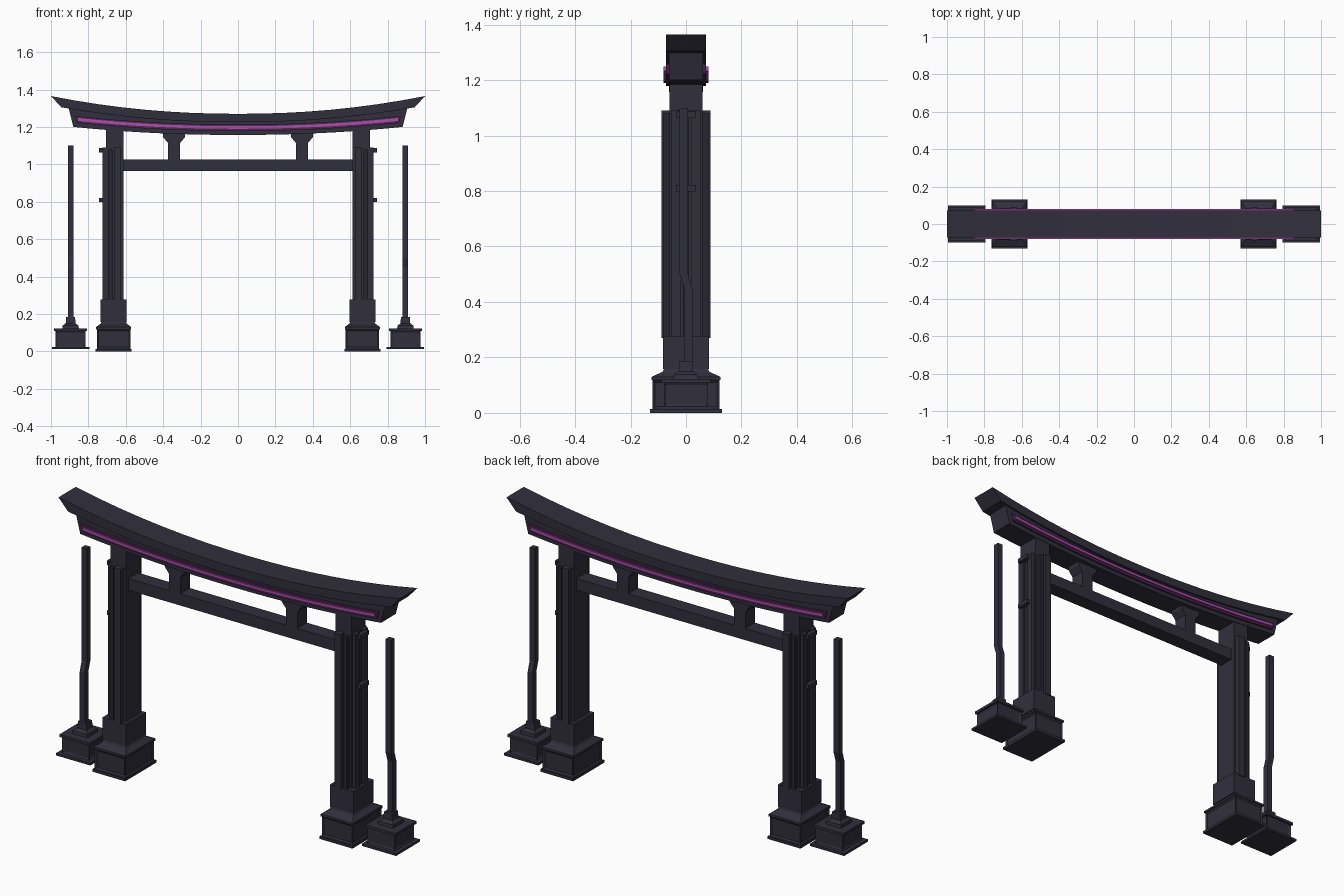
import bpy, bmesh

if "Cube" in bpy.data.objects:
    bpy.data.objects.remove(bpy.data.objects["Cube"])

def material(name, rgb):
    m = bpy.data.materials.new(name)
    m.diffuse_color = (*rgb, 1)
    m.use_nodes = True
    m.node_tree.nodes["Principled BSDF"].inputs["Base Color"].default_value = m.diffuse_color
    return m

SLATE = material("dark slate", (0.030, 0.028, 0.046))
SHADE = material("deep slate", (0.019, 0.018, 0.029))
PLUM = material("dim plum", (0.075, 0.022, 0.080))
GLOW = material("glowing magenta", (0.42, 0.075, 0.42))

def finish(bm, name, mat):
    bmesh.ops.recalc_face_normals(bm, faces=bm.faces)
    me = bpy.data.meshes.new(name)
    bm.to_mesh(me)
    bm.free()
    me.materials.append(mat)
    ob = bpy.data.objects.new(name, me)
    bpy.context.collection.objects.link(ob)
    return ob

def skin(bm, rings):
    """Join four-cornered rings into a closed solid."""
    rows = [[bm.verts.new(p) for p in r] for r in rings]
    for a, b in zip(rows, rows[1:]):
        for i in range(4):
            j = (i + 1) % 4
            bm.faces.new((a[i], a[j], b[j], b[i]))
    bm.faces.new(rows[0][::-1])
    bm.faces.new(rows[-1])

def tower(name, mat, sections, inset=0):
    """Rectangular loft; each section is (z, cx, cy, half_x, half_y)."""
    bm = bmesh.new()
    skin(bm, [[(cx - hx, cy - hy, z), (cx + hx, cy - hy, z),
               (cx + hx, cy + hy, z), (cx - hx, cy + hy, z)]
              for z, cx, cy, hx, hy in sections])
    if inset:
        bm.normal_update()
        sides = [f for f in bm.faces if abs(f.normal.z) < 0.1]
        bmesh.ops.inset_individual(bm, faces=sides, thickness=inset, depth=-0.006)
    return finish(bm, name, mat)

def box(name, mat, x0, x1, y0, y1, z0, z1, inset=0):
    cx, cy, hx, hy = (x0 + x1) / 2, (y0 + y1) / 2, abs(x1 - x0) / 2, abs(y1 - y0) / 2
    return tower(name, mat, [(z0, cx, cy, hx, hy), (z1, cx, cy, hx, hy)], inset)

def bow(name, mat, top, bottom, y0, y1, n=16):
    """Upswept beam; top and bottom are (half_length, z_middle, z_end)."""
    def point(e, t):
        return e[0] * t, e[1] + (e[2] - e[1]) * abs(t) ** 2.1
    rings = []
    for i in range(n + 1):
        t = 2 * i / n - 1
        (xt, zt), (xb, zb) = point(top, t), point(bottom, t)
        rings.append([(xb, y0, zb), (xb, y1, zb), (xt, y1, zt), (xt, y0, zt)])
    bm = bmesh.new()
    skin(bm, rings)
    return finish(bm, name, mat)

# Curved roof beam and the beam below it
bow("top_beam", SLATE, (1.0, 1.27, 1.365), (0.945, 1.225, 1.305), -0.072, 0.072)
bow("under_beam", SLATE, (0.905, 1.235, 1.30), (0.88, 1.157, 1.20), -0.062, 0.062)

# Light rails on both faces
for label, d in (("front", -1), ("back", 1)):
    bow(label + "_light_rail", PLUM, (0.87, 1.213, 1.258), (0.86, 1.178, 1.222), d * 0.06, d * 0.073)
    bow(label + "_light_strip", GLOW, (0.855, 1.204, 1.248), (0.855, 1.190, 1.232), d * 0.072, d * 0.081)

# Tie beam between the pillars
box("tie_beam", SLATE, -0.63, 0.63, -0.04, 0.04, 0.965, 1.027)

for label, s in (("left", -1), ("right", 1)):
    # Flared strut between the beams
    x = s * 0.342
    tower(label + "_strut", SLATE, [(1.02, x, 0, 0.033, 0.04), (1.115, x, 0, 0.033, 0.04),
                                    (1.145, x, 0, 0.058, 0.04), (1.175, x, 0, 0.062, 0.04)])

    # Pillar base: plinth, block, stepped cap and collar
    x = s * 0.665
    box(label + "_plinth", SLATE, x - 0.096, x + 0.096, -0.13, 0.13, 0, 0.014)
    box(label + "_base_block", SLATE, x - 0.09, x + 0.09, -0.12, 0.12, 0.014, 0.118, 0.012)
    tower(label + "_base_cap", SLATE, [(0.118, x, 0, 0.094, 0.124), (0.130, x, 0, 0.094, 0.124),
                                       (0.148, x, 0, 0.07, 0.085), (0.165, x, 0, 0.06, 0.075)])
    box(label + "_collar", SLATE, x - 0.069, x + 0.069, -0.083, 0.083, 0.158, 0.277)

    # Pillar core with raised ribs
    box(label + "_pillar", SLATE, s * 0.613, s * 0.705, -0.06, 0.06, 0.27, 1.19)
    for d in (-1, 1):
        box(label + "_wide_rib", SLATE, s * 0.625, s * 0.663, d * 0.055, d * 0.088, 0.27, 1.09)
        box(label + "_narrow_rib", SHADE, s * 0.672, s * 0.695, d * 0.055, d * 0.082, 0.27, 1.08)
        box(label + "_side_rib", SLATE, s * 0.70, s * 0.724, d * 0.018, d * 0.052, 0.27, 1.09)
    box(label + "_conduit", SHADE, s * 0.70, s * 0.718, -0.01, 0.01, 0.27, 1.09)

    # Brackets on the outer face
    for z in (1.075, 0.81):
        box(label + "_bracket", SLATE, s * 0.70, s * 0.742, -0.036, 0.036, z - 0.011, z + 0.011)

    # Side post: base, cap and a slightly kinked pole
    x = s * 0.895
    box(label + "_post_plinth", SLATE, x - 0.1, x + 0.1, -0.1, 0.1, 0.012, 0.024)
    box(label + "_post_block", SLATE, x - 0.08, x + 0.08, -0.08, 0.08, 0.022, 0.11, 0.014)
    box(label + "_post_slab", SLATE, x - 0.088, x + 0.088, -0.088, 0.088, 0.108, 0.122)
    tower(label + "_post_cap", SLATE, [(0.12, x, 0, 0.045, 0.045), (0.138, x, 0, 0.042, 0.042),
                                       (0.15, x, 0, 0.026, 0.026), (0.185, x, 0, 0.024, 0.024)])
    k = -0.008 * s
    tower(label + "_post_pole", SLATE, [(0.18, x, -k, 0.015, 0.015), (0.45, x, -k, 0.015, 0.015),
                                        (0.50, x, k, 0.015, 0.015), (1.10, x, k, 0.015, 0.015)])
